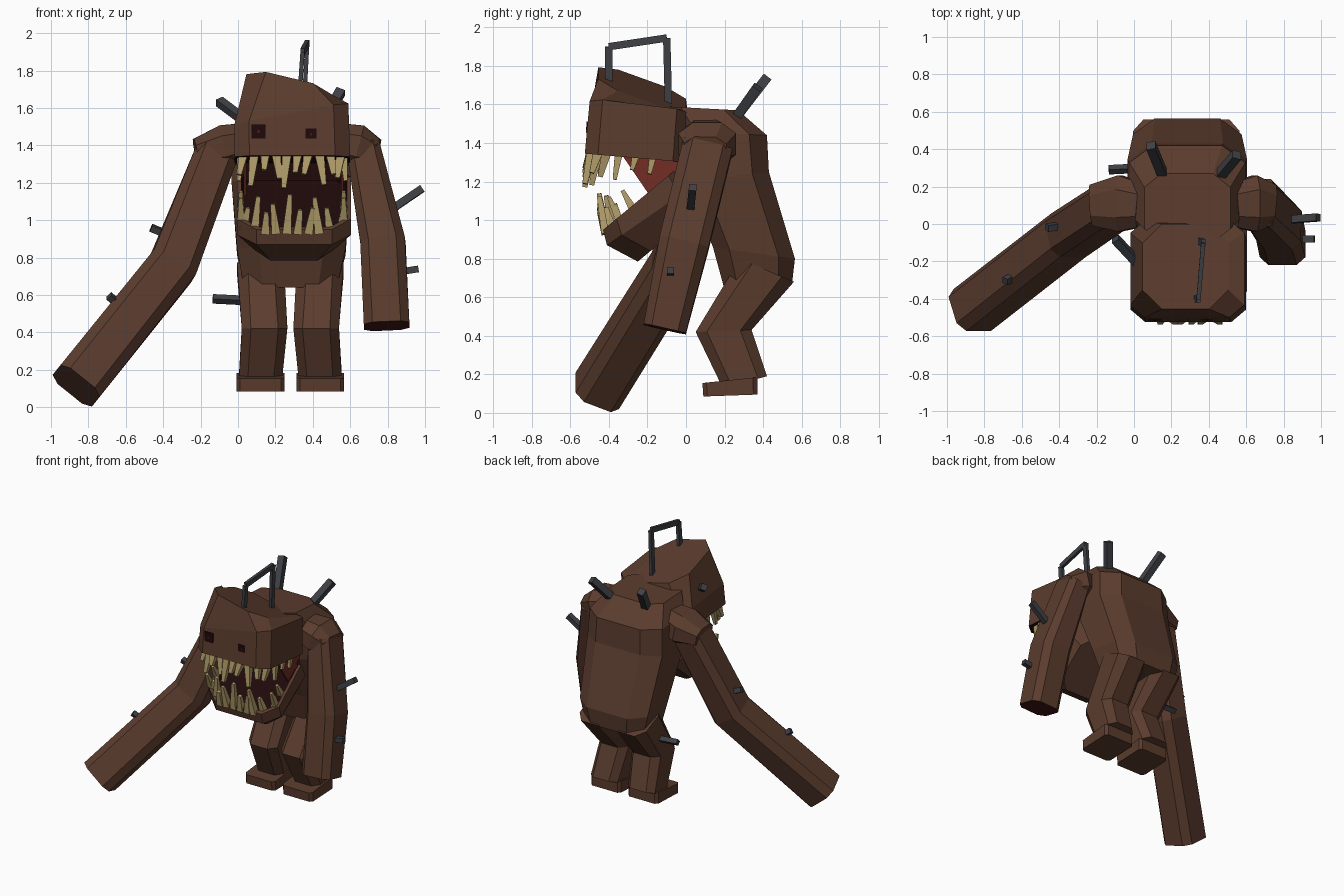
import bpy, bmesh, math, random
from mathutils import Vector as V

if "Cube" in bpy.data.objects:
    bpy.data.objects.remove(bpy.data.objects["Cube"])

random.seed(4)

def mat(name, r, g, b):
    m = bpy.data.materials.new(name)
    m.diffuse_color = (r, g, b, 1)
    m.use_nodes = True
    m.node_tree.nodes["Principled BSDF"].inputs["Base Color"].default_value = m.diffuse_color
    return m

BROWN = mat("brown_hide", 0.104, 0.045, 0.027)
MAROON = mat("dark_maroon", 0.014, 0.0025, 0.003)
STUMP = mat("raw_stump", 0.06, 0.010, 0.009)
RED = mat("gum_red", 0.17, 0.026, 0.018)
BONE = mat("tooth_bone", 0.43, 0.33, 0.14)
METAL = mat("dark_metal", 0.05, 0.052, 0.06)
CX = 0.285  # centre line of the body

def finish(name, bm, *mats):
    bmesh.ops.recalc_face_normals(bm, faces=bm.faces)
    me = bpy.data.meshes.new(name)
    bm.to_mesh(me)
    bm.free()
    for m in mats:
        me.materials.append(m)
    ob = bpy.data.objects.new(name, me)
    bpy.context.collection.objects.link(ob)
    return ob

def ring(c, u, v, k=0.6):
    """Chamfered rectangle spanned by half axes u and v; k is the straight share."""
    signs = [(k, -1), (1, -k), (1, k), (k, 1), (-k, 1), (-1, k), (-1, -k), (-k, -1)]
    return [V(c) + V(u) * a + V(v) * b for a, b in signs]

def side_ring(cx, hw, front, back, k=0.6):
    """Ring across the body between a front and a back (y, z) point."""
    f, b = V((cx, *front)), V((cx, *back))
    return ring((f + b) / 2, (hw, 0, 0), (b - f) / 2, k)

def loft(rings):
    bm = bmesh.new()
    vs = [[bm.verts.new(p) for p in r] for r in rings]
    n = len(vs[0])
    for a, b in zip(vs, vs[1:]):
        for i in range(n):
            bm.faces.new((a[i], a[(i + 1) % n], b[(i + 1) % n], b[i]))
    return bm, bm.faces.new(vs[0]), bm.faces.new(vs[-1])

def limb(path, sizes, k=0.5, hint=(0, 1, 0)):
    """Tube along a path; sizes are half widths (along hint, across)."""
    pts, rings = [V(p) for p in path], []
    for i, (p, (su, sv)) in enumerate(zip(pts, sizes)):
        t = (pts[min(i + 1, len(pts) - 1)] - pts[max(i - 1, 0)]).normalized()
        u = (V(hint) - t * t.dot(V(hint))).normalized()
        rings.append(ring(p, u * su, t.cross(u) * sv, k))
    return loft(rings)

def box(name, c, size, m):
    bm = bmesh.new()
    bmesh.ops.create_cube(bm, size=1)
    for v in bm.verts:
        v.co = V([o + p * s for o, p, s in zip(c, v.co, size)])
    return finish(name, bm, m)

def bar(name, a, b, w=0.02, flat=1.0):
    a, b = V(a), V(b)
    bm = bmesh.new()
    bmesh.ops.create_cube(bm, size=1)
    t = (b - a).normalized()
    u = (V((1, 0, 0)) - t * t.x).normalized()
    v2 = t.cross(u)
    for v in bm.verts:
        x, y, z = v.co
        v.co = (a + b) / 2 + u * (x * 2 * w * flat) + v2 * (y * 2 * w) + (b - a) * z
    return finish(name, bm, METAL)

# Hunched torso
bm, _, _ = loft([side_ring(CX - 0.005, 0.25, (0.20, 0.64), (0.55, 0.67)),
                 side_ring(CX, 0.29, (0.14, 0.86), (0.565, 0.80)),
                 side_ring(CX, 0.32, (0.0, 1.2), (0.43, 1.25)),
                 side_ring(CX, 0.31, (-0.04, 1.46), (0.42, 1.44)),
                 side_ring(CX, 0.23, (-0.10, 1.59), (0.27, 1.57))])
finish("torso", bm, BROWN)

# Upper head with a tilted crown
base = side_ring(CX + 0.005, 0.31, (-0.525, 1.345), (0.0, 1.30), 0.74)
brow = side_ring(CX, 0.305, (-0.50, 0), (0.02, 0), 0.74)
crown = side_ring(0.275, 0.23, (-0.455, 0), (0.0, 0), 0.55)
for p in brow:
    p.z = 1.52 + 0.19 * p.x - 0.12 * (p.y + 0.5)
for p in crown:
    p.z = 1.815 - 0.24 * (p.x - 0.05) - 0.36 * (p.y + 0.45)
bm, palate, _ = loft([base, brow, crown])
palate.material_index = 1
finish("head", bm, BROWN, MAROON)

# Dropped lower jaw with a sunken mouth floor
bm, _, floor = loft([side_ring(CX + 0.015, 0.21, (-0.25, 0.785), (0.08, 1.06), 0.6),
                     side_ring(CX + 0.015, 0.305, (-0.41, 0.87), (0.04, 1.18), 0.66),
                     side_ring(CX + 0.015, 0.305, (-0.43, 0.95), (-0.02, 1.29), 0.66)])
bmesh.ops.recalc_face_normals(bm, faces=bm.faces)
rim = bmesh.ops.inset_region(bm, faces=[floor], thickness=0.025)["faces"]
inner = bmesh.ops.inset_region(bm, faces=[floor], thickness=0.012, depth=-0.05)["faces"]
for f in inner + [floor] + [f for f in rim if f.calc_center_median().y > -0.12]:
    f.material_index = 1
finish("lower_jaw", bm, BROWN, MAROON)

# Back of the mouth
box("throat", (CX + 0.005, -0.08, 1.27), (0.50, 0.009, 0.12), MAROON)

# Stretched cheek membranes
for side, x in (("left", 0.03), ("right", 0.55)):
    tri = [(-0.33, 1.335), (-0.04, 1.31), (-0.06, 1.22), (-0.19, 1.13)]
    bm, _, _ = loft([[V((x, y, z)) for y, z in tri], [V((x + 0.015, y, z)) for y, z in tri]])
    finish("cheek_" + side, bm, RED)

# Teeth: blunt four-sided spikes
def tooth(name, root, tip, w):
    root, tip = V(root), V(tip)
    d = (tip - root).normalized()
    u = V((1, 0, 0)) - d * d.x
    corners = ((1, 1), (-1, 1), (-1, -1), (1, -1))
    bm, _, _ = loft([[p + (u * a + d.cross(u) * b) * s for a, b in corners]
                     for p, s in ((root, w), (tip, w * 0.5))])
    finish(name, bm, BONE)

for i in range(10):
    s = i / 9 * 2 - 1
    x = CX + 0.005 + 0.26 * s
    y = -0.49 + 0.08 * max(0, abs(s) - 0.6) / 0.4
    ln = (0.10, 0.155, 0.08)[i % 3] + random.uniform(-0.01, 0.02)
    lean = random.uniform(-0.03, 0.03)
    tooth("upper_tooth", (x, y, 1.36), (x + lean, y - 0.035, 1.34 - ln), 0.026)
    y += 0.075
    tooth("lower_tooth", (x, y, 0.93 + 0.06 * max(0, abs(s) - 0.6)),
          (x - lean, y - 0.035, 0.97 + ln), 0.024)
for s in (-1, 1):
    for j, ln in enumerate((0.12, 0.07, 0.09)):
        x, y = CX + 0.005 + s * 0.275, -0.35 + 0.09 * j
        tooth("upper_side_tooth", (x, y, 1.34), (x + s * 0.01, y - 0.02, 1.33 - ln), 0.02)
    for j in range(2):
        y, z = -0.35 + 0.07 * j, 1.01 + 0.055 * j
        tooth("lower_side_tooth", (x, y, z), (x, y - 0.05, z + 0.11 - 0.02 * j), 0.02)

# Eyes: thin square plates with small pupils
for side, x, z, w in (("left", 0.11, 1.475, 0.074), ("right", 0.39, 1.46, 0.06)):
    box("eye_" + side, (x, -0.512, z), (w, 0.009, w), MAROON)
    box("pupil_" + side, (x, -0.515, z), (w * 0.2, 0.009, w * 0.2), STUMP)

# Shoulders
for side, s, reach in (("left", -1, 0.51), ("right", 1, 0.455)):
    bm, _, _ = limb([(CX + s * 0.25, 0.1, 1.42), (CX + s * 0.36, 0.11, 1.395), (CX + s * reach, 0.1, 1.365)],
                    [(0.12, 0.10), (0.15, 0.115), (0.11, 0.07)])
    finish("shoulder_" + side, bm, BROWN)

# Long arms
bm, _, _ = limb([(-0.11, 0.1, 1.37), (-0.35, -0.06, 0.755), (-0.865, -0.46, 0.115)],
                [(0.125, 0.115), (0.125, 0.13), (0.125, 0.135)], 0.62)
finish("arm_left", bm, BROWN)
bm, _, stump = limb([(0.67, 0.115, 1.39), (0.775, -0.01, 0.88), (0.795, -0.11, 0.435)],
                    [(0.13, 0.09), (0.13, 0.12), (0.112, 0.122)], 0.62)
stump.material_index = 1
finish("arm_right", bm, BROWN, STUMP)

# Crooked legs and feet
for side, x, knee in (("left", 0.12, 0.142), ("right", 0.44, 0.418)):
    bm, _, _ = loft([side_ring(x, 0.125, (0.28, 0.80), (0.56, 0.68), 0.55),
                     side_ring(knee, 0.122, (0.05, 0.42), (0.34, 0.43), 0.6),
                     side_ring(x, 0.115, (0.19, 0.13), (0.42, 0.19), 0.6)])
    finish("leg_" + side, bm, BROWN)
    bm, _, _ = loft([side_ring(x, 0.128, (0.09, 0.085), (0.37, 0.095), 0.85),
                     side_ring(x, 0.128, (0.085, 0.155), (0.37, 0.185), 0.85)])
    finish("foot_" + side, bm, BROWN)

# Metal handle on the head
corners = [(0.33, -0.4, 1.68), (0.345, -0.4, 1.9), (0.37, -0.1, 1.945), (0.35, -0.09, 1.56)]
for a, b in zip(corners, corners[1:]):
    bar("head_handle", a, b, 0.019, 0.6)

# Metal spikes stuck in the hide
for name, a, b, w in (
        ("back_spike", (0.16, 0.25, 1.52), (0.09, 0.42, 1.74), 0.025),
        ("back_spike", (0.45, 0.25, 1.52), (0.55, 0.37, 1.69), 0.025),
        ("head_spike", (0.04, -0.23, 1.53), (-0.1, -0.08, 1.635), 0.022),
        ("leg_spike", (0.06, 0.30, 0.57), (-0.135, 0.29, 0.58), 0.018),
        ("arm_spike", (0.78, 0.02, 1.03), (0.985, 0.035, 1.17), 0.02),
        ("arm_spike", (0.84, -0.08, 0.72), (0.965, -0.08, 0.74), 0.018),
        ("arm_spike", (-0.32, 0.0, 0.90), (-0.465, -0.02, 0.96), 0.018),
        ("arm_spike", (-0.60, -0.26, 0.52), (-0.69, -0.305, 0.595), 0.018)):
    bar(name, a, b, w)
